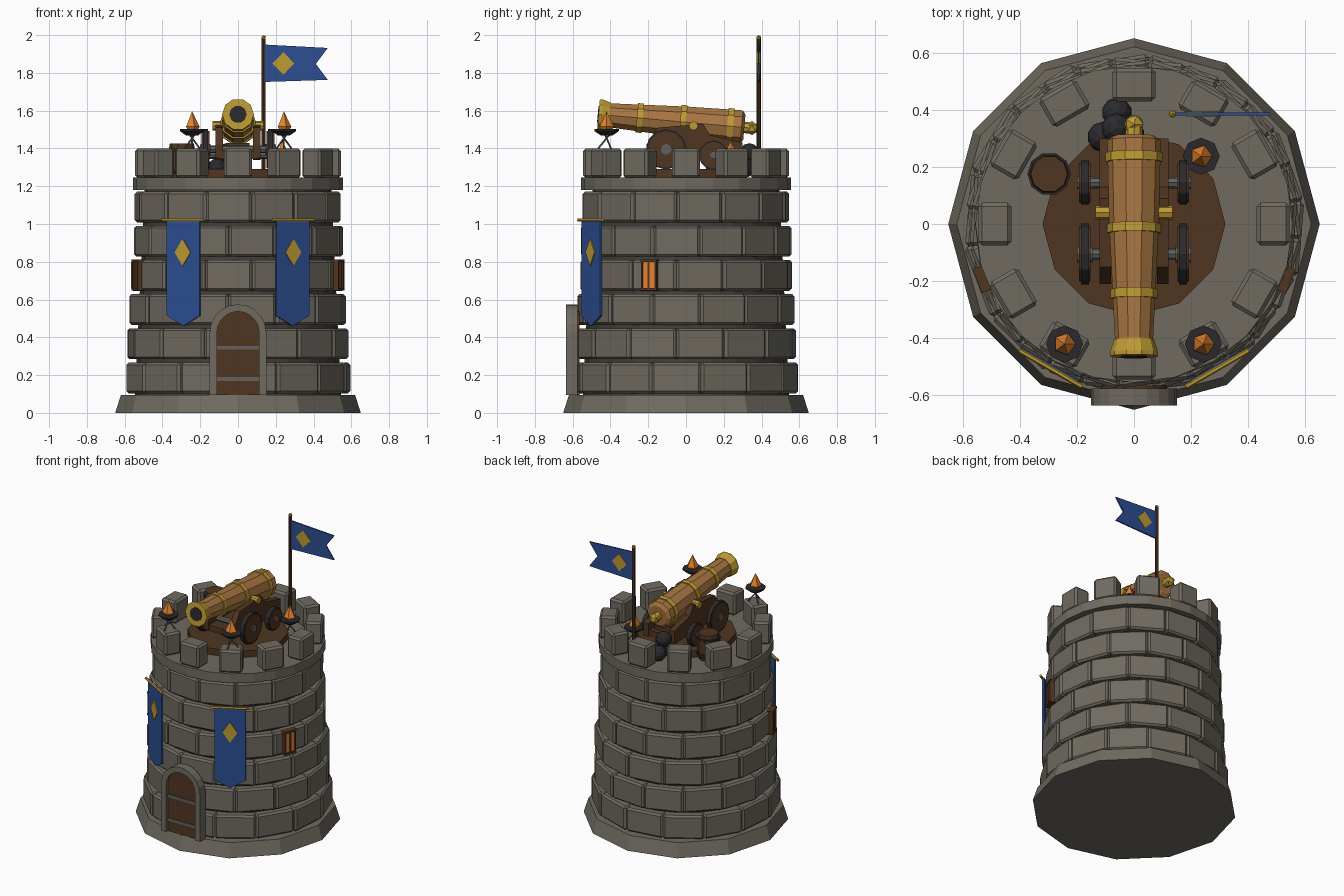
import bpy, bmesh, math, random
from mathutils import Matrix, Vector

if "Cube" in bpy.data.objects:
    bpy.data.objects.remove(bpy.data.objects["Cube"])
random.seed(4)
pi = math.pi


def mat(name, r, g, b):
    m = bpy.data.materials.new(name)
    m.diffuse_color = [(c / 255 / 12.92 if c < 11 else ((c / 255 + .055) / 1.055) ** 2.4) for c in (r, g, b)] + [1]
    m.use_nodes = True
    m.node_tree.nodes["Principled BSDF"].inputs["Base Color"].default_value = m.diffuse_color
    return m


STONE = mat("stone", 112, 107, 97)
MORTAR = mat("dark mortar", 66, 64, 60)
WOOD = mat("dark wood", 80, 53, 33)
BRONZE = mat("bronze", 168, 118, 66)
GOLD = mat("gold", 190, 155, 52)
BLUE = mat("blue cloth", 44, 78, 146)
FLAME = mat("orange flame", 226, 130, 48)
BLACK = mat("black iron", 42, 42, 45)
IRON = mat("grey iron", 98, 97, 95)

T = lambda x, y, z: Matrix.Translation((x, y, z))
R = lambda a, ax='Z': Matrix.Rotation(a, 4, ax)


def finish(name, bm, m, M=Matrix(), bevel=0):
    bmesh.ops.recalc_face_normals(bm, faces=bm.faces)
    bm.transform(M)
    me = bpy.data.meshes.new(name)
    bm.to_mesh(me)
    bm.free()
    me.materials.append(m)
    ob = bpy.data.objects.new(name, me)
    bpy.context.collection.objects.link(ob)
    if bevel:
        b = ob.modifiers.new("bevel", 'BEVEL')
        b.width, b.segments = bevel, 1
    return ob


def boxes(name, items, m, bevel=0):
    """items: (matrix, (sx, sy, sz)) pairs"""
    bm = bmesh.new()
    for M, s in items:
        bmesh.ops.create_cube(bm, size=1, matrix=M @ Matrix.Diagonal((*s, 1)))
    return finish(name, bm, m, bevel=bevel)


def lathe(name, profile, sides, m, M=Matrix()):
    """profile of (radius, height) turned around z, capped at both ends"""
    bm = bmesh.new()
    rings = [[bm.verts.new((r * math.cos(2 * pi * i / sides), r * math.sin(2 * pi * i / sides), z))
              for i in range(sides)] for r, z in profile]
    for a, b in zip(rings, rings[1:]):
        for i in range(sides):
            j = (i + 1) % sides
            bm.faces.new((a[i], a[j], b[j], b[i]))
    bm.faces.new(rings[0])
    bm.faces.new(rings[-1])
    return finish(name, bm, m, M)


def prism(name, pts, depth, m, M=Matrix()):
    """outline in x/z, thickness along y"""
    bm = bmesh.new()
    f = bm.faces.new([bm.verts.new((x, -depth / 2, z)) for x, z in pts])
    ext = bmesh.ops.extrude_face_region(bm, geom=[f])['geom']
    bmesh.ops.translate(bm, verts=[v for v in ext if isinstance(v, bmesh.types.BMVert)], vec=(0, depth, 0))
    return finish(name, bm, m, M)


def ball(name, p, r, m, sub=2):
    bm = bmesh.new()
    bmesh.ops.create_icosphere(bm, subdivisions=sub, radius=r)
    return finish(name, bm, m, T(*p))


def rod(name, a, b, r, m, sides=6):
    a, b = Vector(a), Vector(b)
    d = b - a
    M = Matrix.Translation(a) @ d.to_track_quat('Z', 'Y').to_matrix().to_4x4()
    return lathe(name, [(r, 0), (r, d.length)], sides, m, M)


def diamond(w, h):
    return [(-w, 0), (0, -h), (w, 0), (0, h)]


# Tower: plinth, core, brick courses, parapet ring
lathe("plinth", [(.65, 0), (.62, .095)], 12, STONE)
lathe("core", [(.545, .09), (.495, 1.19)], 24, MORTAR)
N = 14
for row in range(6):
    ap = (.60 - .01 * row) * .975
    w = 2 * ap * math.tan(pi / N) * .975
    items = []
    for i in range(N):
        a = (i + .5 * (row % 2) + .3) * 2 * pi / N
        r = ap - .05 + random.uniform(-.005, .003)
        items.append((R(a) @ T(0, -r, .185 + .181 * row) @ R(random.uniform(-.015, .015)), (w, .1, .163)))
    boxes("brick_course", items, STONE, .012)
lathe("parapet_ring", [(.555, 1.18), (.555, 1.245)], 24, STONE)
boxes("merlons", [(R(i * pi / 6) @ T(0, -.487, 1.322), (.15, .115, .156)) for i in range(12)], STONE, .013)
lathe("wood_platform", [(.32, 1.24), (.32, 1.29)], 12, WOOD)


# Door with stone arch, straps
def arch(r, top):
    return [(r * math.cos(t * pi / 10), top + r * math.sin(t * pi / 10)) for t in range(11)]


outer, inner = arch(.15, .425), arch(.112, .425)
prism("door_frame", [(.15, .095)] + outer + [(-.15, .095), (-.112, .095)] + inner[::-1] + [(.112, .095)],
      .06, STONE, T(0, -.605, 0))
prism("door", [(.115, .095)] + arch(.115, .425) + [(-.115, .095)], .05, WOOD, T(0, -.59, 0))
boxes("door_straps", [(T(0, -.615, z), (.222, .012, .02)) for z in (.18, .345)], IRON)

for s in (-1, 1):
    # Hanging banners
    B = R(s * pi / 6) @ T(0, -.576, 0)
    prism("banner", [(-.1, 1.02), (-.1, .515), (0, .46), (.1, .515), (.1, 1.02)], .012, BLUE, B)
    prism("banner_emblem", diamond(.048, .072), .008, GOLD, B @ T(0, -.008, .85))
    rod("banner_rod", B @ Vector((-.127, -.008, 1.02)), B @ Vector((.127, -.008, 1.02)), .009, GOLD)
    # Lit windows
    W = R(s * math.radians(70)) @ T(0, -.555, .73)
    boxes("window_pane", [(W, (.078, .04, .15))], FLAME)
    boxes("window_frame", [(W @ T(0, -.006, z), (.09, .045, .014)) for z in (-.075, .075)]
          + [(W @ T(x, -.004, 0), (.01, .045, .15)) for x in (-.038, 0, .038)], WOOD)

# Cannon barrel along local z, muzzle raised
C = T(0, 0, 1.539) @ R(pi / 2 - .09, 'X')
lathe("cannon_barrel", [(.07, -.31), (.094, -.295), (.087, 0), (.066, .42)], 10, BRONZE, C)
for z, r in ((-.235, .1), (.015, .094), (.245, .082)):
    lathe("barrel_band", [(r, z - .016), (r, z + .016)], 10, GOLD, C)
lathe("muzzle", [(.07, .405), (.084, .45), (.084, .465)], 10, GOLD, C)
lathe("bore", [(.046, .46), (.046, .469)], 10, BLACK, C)
lathe("breech_neck", [(.03, -.34), (.03, -.3)], 8, GOLD, C)
ball("breech_knob", C @ Vector((0, 0, -.35)), .037, GOLD, 1)
rod("trunnion", (-.135, .04, 1.52), (.135, .04, 1.52), .024, GOLD, 8)

# Carriage
side = [(-.21, 1.35), (-.21, 1.42), (-.15, 1.51), (.09, 1.53), (.13, 1.47), (.3, 1.43), (.3, 1.34)]
for x in (-.1, .1):
    prism("carriage_cheek", side, .04, WOOD, T(x, 0, 0) @ R(pi / 2))
boxes("carriage_bed", [(T(0, .045, 1.365), (.2, .5, .04)), (T(0, .2, 1.4), (.12, .12, .06))], WOOD)
for y, r in ((-.105, .107), (.145, .077)):
    rod("axle", (-.2, y, 1.288 + r), (.2, y, 1.288 + r), .02, IRON, 8)
    for x in (-.172, .172):
        M = T(x, y, 1.288 + r) @ R(pi / 2, 'Y')
        lathe("wheel", [(r * .9, -.02), (r * .9, .02)], 12, WOOD, M)
        lathe("tyre", [(r, -.014), (r, .014)], 12, BLACK, M)
        lathe("hub", [(r * .27, -.027), (r * .27, .027)], 8, IRON, M)

# Braziers: two on merlons, one on the floor
for x, y, z in ((-.243, -.42, 1.4), (.243, -.42, 1.4), (.235, .237, 1.245)):
    for k in range(3):
        a = k * 2 * pi / 3 + .5
        c, s = math.cos(a), math.sin(a)
        rod("brazier_leg", (x + .045 * c, y + .045 * s, z), (x - .025 * c, y - .025 * s, z + .085), .005, IRON, 5)
    lathe("brazier_bowl", [(.03, .068), (.065, .092), (.065, .102)], 8, BLACK, T(x, y, z))
    lathe("flame", [(.03, .1), (.04, .115), (.02, .155), (.001, .195)], 5, FLAME, T(x, y, z))

# Keg
K = T(-.297, .175, 1.245)
lathe("keg", [(.062, 0), (.074, .06), (.074, .12), (.064, .18)], 10, WOOD, K)
for z in (.035, .145):
    lathe("keg_hoop", [(.076, z - .009), (.076, z + .009)], 10, BLACK, K)

# Cannonballs
for p in ((-.06, .39, 1.297), (-.11, .305, 1.297), (-.015, .31, 1.297), (-.062, .335, 1.375)):
    ball("cannonball", p, .053, BLACK)

# Flag
rod("flag_pole", (.135, .385, 1.24), (.135, .385, 1.985), .011, WOOD, 8)
ball("pole_finial", (.135, .385, 1.986), .014, GOLD, 1)
prism("flag", [(.14, 1.95), (.475, 1.932), (.412, 1.848), (.475, 1.763), (.14, 1.752)], .01, BLUE, T(0, .385, 0))
prism("flag_emblem", diamond(.058, .06), .018, GOLD, T(.24, .385, 1.85))
